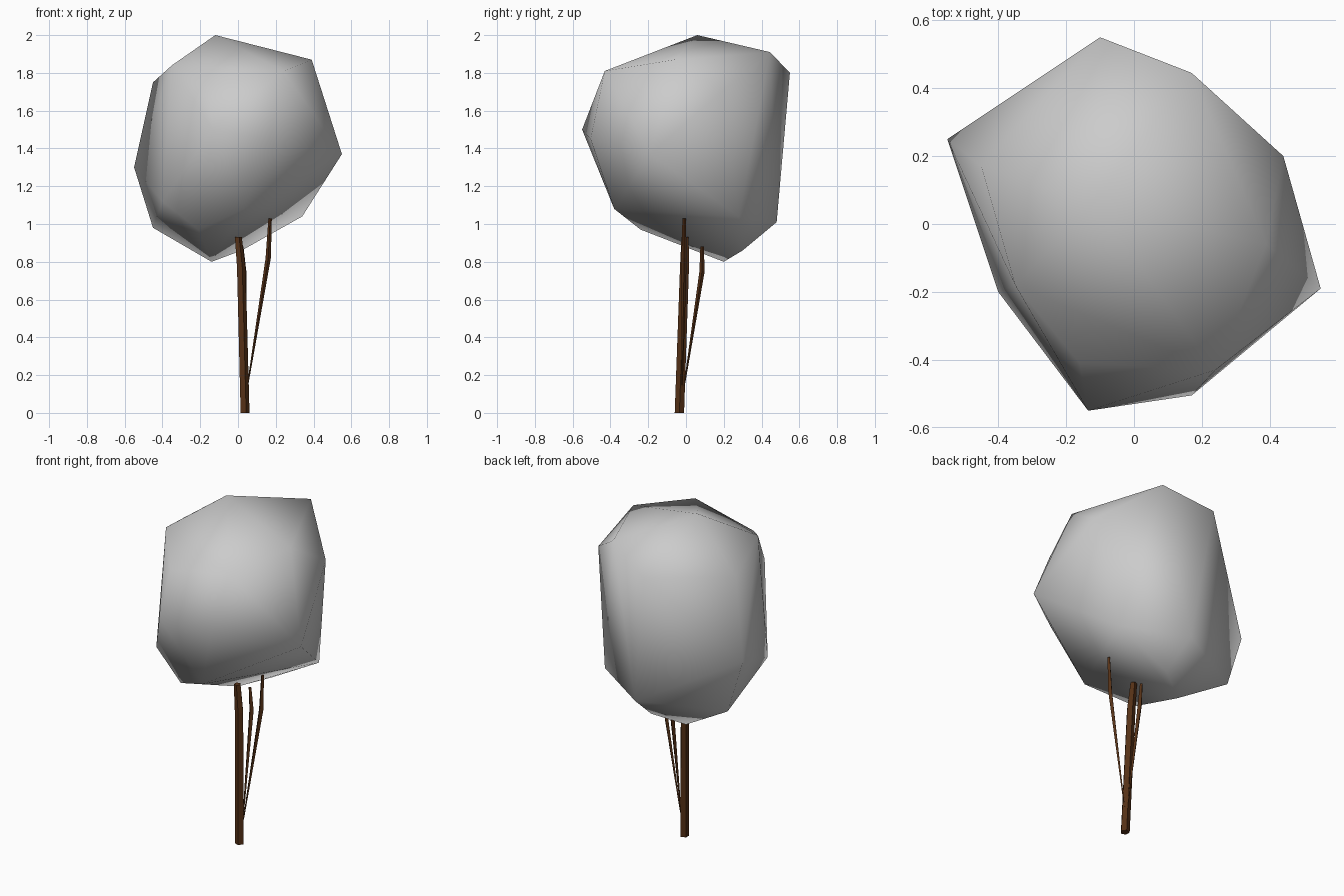
import bpy, bmesh, math
from mathutils import Vector

if "Cube" in bpy.data.objects:
    bpy.data.objects.remove(bpy.data.objects["Cube"])


def make_object(name, bm, smooth=False, material=None):
    bmesh.ops.recalc_face_normals(bm, faces=bm.faces)
    mesh = bpy.data.meshes.new(name)
    bm.to_mesh(mesh)
    bm.free()
    for p in mesh.polygons:
        p.use_smooth = smooth
    if material:
        mesh.materials.append(material)
    obj = bpy.data.objects.new(name, mesh)
    bpy.context.collection.objects.link(obj)
    return obj


def limb(name, path, material, sides=5):
    """Tapered faceted limb; path holds (x, y, z, radius)."""
    bm = bmesh.new()
    rings = []
    for x, y, z, r in path:
        angles = [2 * math.pi * i / sides for i in range(sides)]
        rings.append([bm.verts.new((x + r * math.cos(a), y + r * math.sin(a), z))
                      for a in angles])
    for a, b in zip(rings, rings[1:]):
        for i in range(sides):
            j = (i + 1) % sides
            bm.faces.new((a[i], a[j], b[j], b[i]))
    bm.faces.new(rings[0][::-1])
    bm.faces.new(rings[-1])
    return make_object(name, bm, False, material)


# Canopy: faceted boulder-like hull of its corner points, shaded smooth
corners = [
    (-0.12, 0.06, 2.00), (0.17, 0.445, 1.91), (0.39, -0.06, 1.87),
    (-0.35, -0.18, 1.84), (0.24, -0.43, 1.81), (-0.10, 0.55, 1.80),
    (-0.45, 0.17, 1.75), (-0.16, -0.41, 1.73), (0.44, 0.20, 1.71),
    (-0.135, -0.55, 1.50), (0.17, -0.505, 1.45), (0.55, -0.19, 1.37),
    (-0.55, 0.25, 1.30), (-0.40, -0.20, 1.12), (0.03, -0.38, 1.08),
    (0.34, 0.28, 1.04), (0.0, 0.48, 1.01), (-0.45, 0.25, 0.98),
    (-0.21, -0.24, 0.97), (0.02, 0.30, 0.86), (-0.14, 0.20, 0.80),
]
bm = bmesh.new()
for c in corners:
    bm.verts.new(Vector(c))
bmesh.ops.convex_hull(bm, input=bm.verts)
bmesh.ops.delete(bm, geom=[v for v in bm.verts if not v.link_faces], context='VERTS')
make_object("canopy", bm, smooth=True)

# Trunk and its two side branches
bark = bpy.data.materials.new("bark")
bark.diffuse_color = (0.09, 0.03, 0.008, 1)
bark.use_nodes = True
bark.node_tree.nodes["Principled BSDF"].inputs["Base Color"].default_value = bark.diffuse_color

limb("trunk", [(0.035, -0.035, 0.0, 0.026), (0.015, -0.008, 0.77, 0.025),
               (0.0, -0.005, 0.93, 0.02)], bark)
limb("branch_right", [(0.05, -0.02, 0.14, 0.003), (0.16, -0.01, 0.82, 0.014),
                      (0.17, -0.01, 1.03, 0.009)], bark, 4)
limb("branch_back", [(0.04, -0.01, 0.14, 0.003), (0.03, 0.085, 0.75, 0.014),
                     (0.02, 0.085, 0.88, 0.009)], bark, 4)
